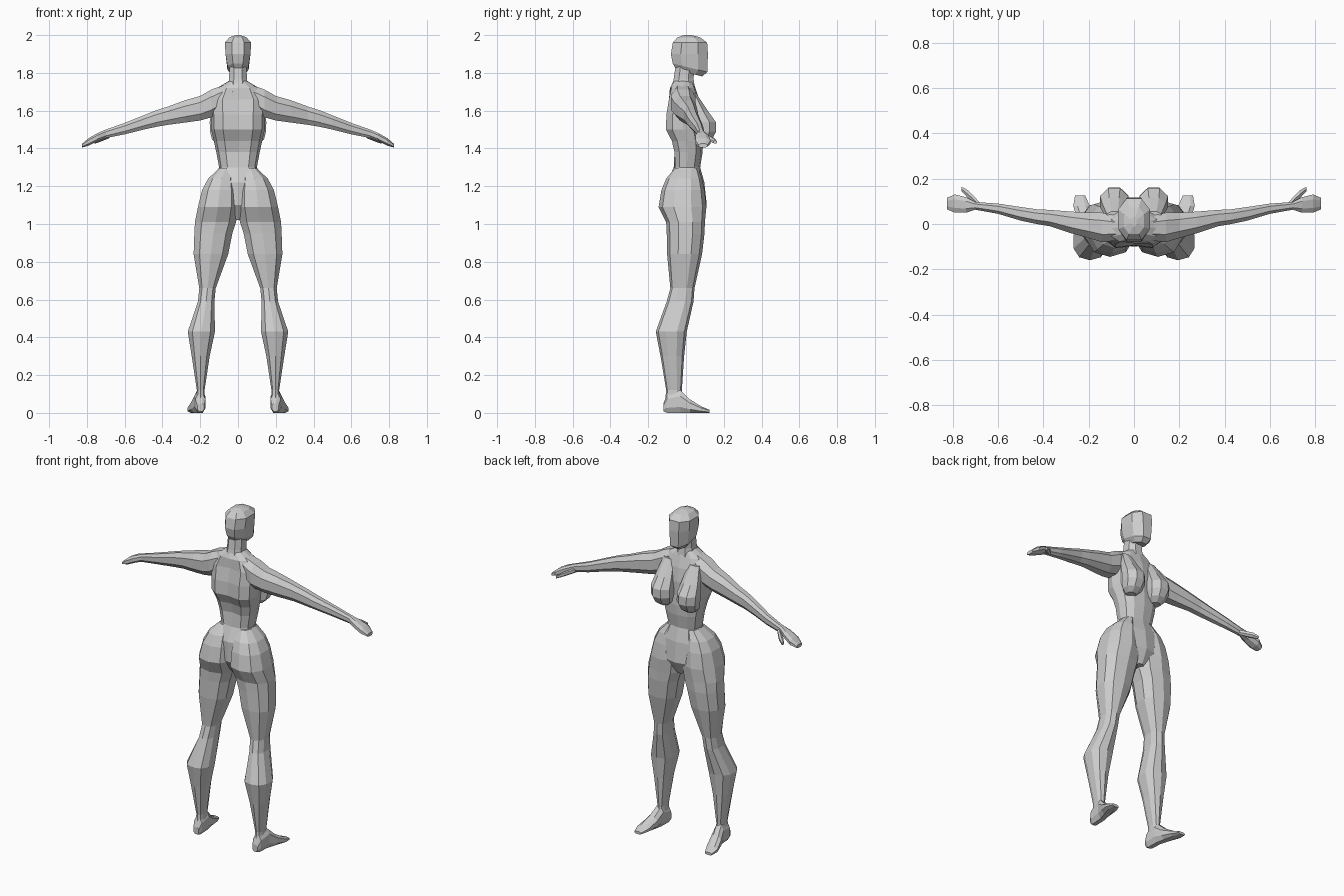
import bpy, bmesh, math

skin = bpy.data.materials.new("plain grey")
skin.diffuse_color = (0.61, 0.61, 0.61, 1)


def loft(name, axis, rings, sides=8, square=0.85, turn=0.5, mirror=False, adjust=None):
    """Skin a row of rings; each ring is (position on axis, a0, a1, b0, b1)."""
    bm = bmesh.new()
    angles = [2 * math.pi * (i + turn) / sides for i in range(sides)]

    def power(v):
        return math.copysign(abs(v) ** square, v) if abs(v) > 1e-6 else 0.0

    us = [power(math.cos(t)) for t in angles]
    vs = [power(math.sin(t)) for t in angles]
    mu, mv = max(us), max(vs)
    loops = []
    for p, a0, a1, b0, b1 in rings:
        loop = []
        for u, v in zip(us, vs):
            a = (a0 + a1) / 2 + (a1 - a0) / 2 * u / mu
            b = (b0 + b1) / 2 + (b1 - b0) / 2 * v / mv
            co = {"x": (p, a, b), "y": (a, p, b), "z": (a, b, p)}[axis]
            loop.append(bm.verts.new(co))
        loops.append(loop)
    for lo, hi in zip(loops, loops[1:]):
        for i in range(sides):
            j = (i + 1) % sides
            bm.faces.new((lo[i], lo[j], hi[j], hi[i]))
    bm.faces.new(loops[0])
    bm.faces.new(loops[-1])
    if adjust:
        for v in bm.verts:
            adjust(v.co)
    bmesh.ops.recalc_face_normals(bm, faces=bm.faces)
    mesh = bpy.data.meshes.new(name)
    bm.to_mesh(mesh)
    bm.free()
    mesh.materials.append(skin)
    obj = bpy.data.objects.new(name, mesh)
    bpy.context.collection.objects.link(obj)
    if mirror:
        m = obj.modifiers.new("mirror", "MIRROR")
        m.use_mirror_merge = False
    return obj


def centred(rows):
    """Rings symmetric about x = 0, from (z, half width, back, front)."""
    return [(z, -w, w, b, f) for z, w, b, f in rows]


def spine_groove(co):
    # Sink the middle of the back between the shoulder blades
    if abs(co.x) < 0.005 and co.y < 0 and 1.3 < co.z < 1.7:
        co.y += 0.022


# Head with a flat face and a forward chin
def tilt_jaw(co):
    if co.z < 1.83:
        co.z -= 0.25 * (co.y - 0.03)


loft("head", "z", centred([
    (1.795, 0.036, -0.05, 0.085), (1.825, 0.056, -0.07, 0.113),
    (1.90, 0.066, -0.08, 0.116), (1.96, 0.070, -0.070, 0.112),
    (1.988, 0.045, -0.045, 0.075), (2.0, 0.012, -0.01, 0.03)]),
    sides=8, adjust=tilt_jaw)

# Neck
loft("neck", "z", centred([
    (1.70, 0.058, -0.08, 0.05), (1.77, 0.047, -0.065, 0.04),
    (1.84, 0.045, -0.055, 0.045)]), sides=8)

# Torso from the shoulders to the crotch
loft("torso", "z", centred([
    (1.76, 0.045, -0.065, 0.035), (1.72, 0.11, -0.085, 0.05),
    (1.66, 0.148, -0.10, 0.07), (1.58, 0.145, -0.115, 0.085),
    (1.50, 0.142, -0.118, 0.085), (1.44, 0.128, -0.085, 0.09),
    (1.38, 0.115, -0.070, 0.088), (1.30, 0.10, -0.065, 0.075),
    (1.22, 0.14, -0.10, 0.097), (1.10, 0.11, -0.10, 0.11),
    (1.02, 0.03, -0.05, 0.07)]), sides=12, turn=0, adjust=spine_groove)

# Breasts, sloping down from the collar
loft("breast", "z", [
    (1.69, 0.05, 0.12, 0.02, 0.055), (1.60, 0.035, 0.14, 0.03, 0.115),
    (1.54, 0.025, 0.15, 0.04, 0.158), (1.49, 0.025, 0.148, 0.04, 0.160),
    (1.45, 0.035, 0.138, 0.04, 0.138), (1.425, 0.06, 0.115, 0.05, 0.105)],
    sides=8, square=1, mirror=True)

# Legs, including hips and buttocks
loft("leg", "z", [
    (1.295, 0.03, 0.10, -0.06, 0.065), (1.24, 0.015, 0.158, -0.105, 0.085),
    (1.18, 0.004, 0.19, -0.130, 0.098), (1.09, 0.0, 0.212, -0.145, 0.108),
    (1.01, 0.01, 0.228, -0.105, 0.10), (0.95, 0.03, 0.231, -0.102, 0.098),
    (0.84, 0.052, 0.235, -0.10, 0.085), (0.66, 0.118, 0.205, -0.083, 0.045),
    (0.59, 0.125, 0.212, -0.102, 0.040), (0.43, 0.122, 0.266, -0.160, 0.004),
    (0.30, 0.150, 0.245, -0.135, -0.010), (0.12, 0.177, 0.218, -0.105, -0.022),
    (0.05, 0.175, 0.222, -0.112, -0.005)], sides=10, mirror=True)

# Feet
loft("foot", "y", [
    (-0.12, 0.18, 0.215, 0.008, 0.05), (-0.10, 0.172, 0.226, 0, 0.10),
    (-0.03, 0.173, 0.232, 0, 0.12), (0.02, 0.180, 0.250, 0, 0.072),
    (0.08, 0.195, 0.268, 0, 0.035), (0.125, 0.215, 0.260, 0, 0.016)],
    sides=8, mirror=True)

# Arms from the shoulder to the fingertips
loft("arm", "x", [
    (0.05, -0.07, 0.03, 1.63, 1.745), (0.14, -0.08, 0.05, 1.565, 1.712),
    (0.20, -0.062, 0.05, 1.548, 1.678), (0.28, -0.040, 0.055, 1.537, 1.655),
    (0.37, -0.010, 0.062, 1.525, 1.622), (0.43, 0.0, 0.065, 1.515, 1.603),
    (0.50, 0.015, 0.075, 1.50, 1.575), (0.60, 0.045, 0.09, 1.475, 1.535),
    (0.70, 0.063, 0.097, 1.455, 1.50), (0.74, 0.050, 0.118, 1.44, 1.483),
    (0.79, 0.050, 0.130, 1.415, 1.455), (0.825, 0.065, 0.115, 1.405, 1.425)],
    sides=8, mirror=True)

# Thumbs
loft("thumb", "x", [
    (0.68, 0.07, 0.095, 1.455, 1.485), (0.73, 0.112, 0.148, 1.435, 1.463),
    (0.76, 0.145, 0.164, 1.425, 1.443)], sides=6, mirror=True)
